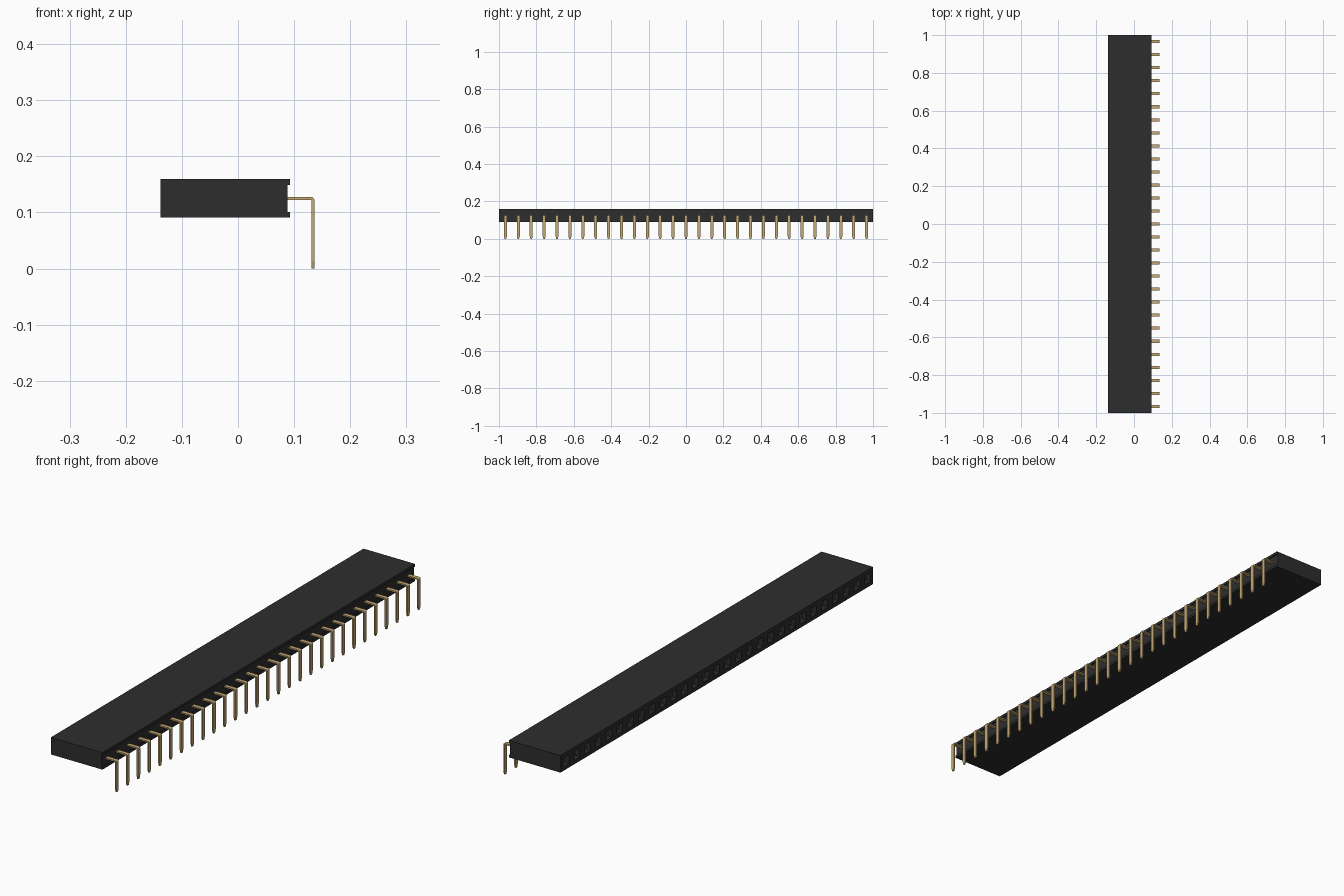
import bpy, bmesh, math
from mathutils import Vector

cube = bpy.data.objects.get("Cube")
if cube:
    bpy.data.objects.remove(cube, do_unlink=True)

COUNT = 29
PITCH = 2 / COUNT


def material(name, rgb):
    mat = bpy.data.materials.new(name)
    mat.use_nodes = True
    mat.diffuse_color = (*rgb, 1)
    bsdf = mat.node_tree.nodes["Principled BSDF"]
    bsdf.inputs["Base Color"].default_value = (*rgb, 1)
    return mat


def make_object(name, bm, mat):
    bmesh.ops.recalc_face_normals(bm, faces=bm.faces)
    mesh = bpy.data.meshes.new(name)
    bm.to_mesh(mesh)
    bm.free()
    mesh.materials.append(mat)
    obj = bpy.data.objects.new(name, mesh)
    bpy.context.collection.objects.link(obj)
    return obj


def loft(rings):
    """Bridge closed rings of points and cap both ends."""
    bm = bmesh.new()
    loops = [[bm.verts.new(p) for p in ring] for ring in rings]
    for a, b in zip(loops, loops[1:]):
        n = len(a)
        for i in range(n):
            j = (i + 1) % n
            bm.faces.new((a[i], a[j], b[j], b[i]))
    bm.faces.new(loops[0])
    bm.faces.new(loops[-1])
    bmesh.ops.recalc_face_normals(bm, faces=bm.faces)
    return bm


black = material("black plastic", (0.027, 0.027, 0.027))
gold = material("gold metal", (0.56, 0.40, 0.18))

# Housing: grooved section repeated once per socket
section = [(-0.138, 0.091), (0.093, 0.091), (0.093, 0.101), (0.088, 0.101),
           (0.088, 0.149), (0.093, 0.149), (0.093, 0.16), (-0.138, 0.16)]
bm = loft([[(x, -1 + i * PITCH, z) for x, z in section] for i in range(COUNT + 1)])

# Sockets: tapered mouth leading to a square hole
mouths = [f for f in bm.faces if f.normal.x < -0.9]
bmesh.ops.inset_individual(bm, faces=mouths, thickness=0.016, use_even_offset=True)
bmesh.ops.inset_individual(bm, faces=mouths, thickness=0.009, depth=-0.012,
                           use_even_offset=True)
bmesh.ops.inset_individual(bm, faces=mouths, thickness=0.0005, depth=-0.15,
                           use_even_offset=True)
make_object("housing", bm, black)

# Pin: flat strip with a rounded right-angle bend and a tapered tip
HALF_T, HALF_W, BEND = 0.0027, 0.008, 0.0035
PIN_X, PIN_Z = 0.1335, 0.125
path = [(0.08, PIN_Z, 0, 1)]
for k in range(5):
    a = math.pi / 2 * k / 4
    path.append((PIN_X - BEND + BEND * math.sin(a),
                 PIN_Z - BEND + BEND * math.cos(a), a, 1))
path += [(PIN_X, 0.014, math.pi / 2, 1), (PIN_X, 0, math.pi / 2, 0.5)]
rings = []
for x, z, a, width in path:
    centre = Vector((x, 0, z))
    out = Vector((math.sin(a), 0, math.cos(a))) * HALF_T
    side = Vector((0, HALF_W * width, 0))
    rings.append([centre + out + side, centre + out - side,
                  centre - out - side, centre - out + side])
pins = make_object("pins", loft(rings), gold)
pins.location.y = -1 + PITCH / 2
array = pins.modifiers.new("row", "ARRAY")
array.count = COUNT
array.use_relative_offset = False
array.use_constant_offset = True
array.constant_offset_displace = (0, PITCH, 0)
